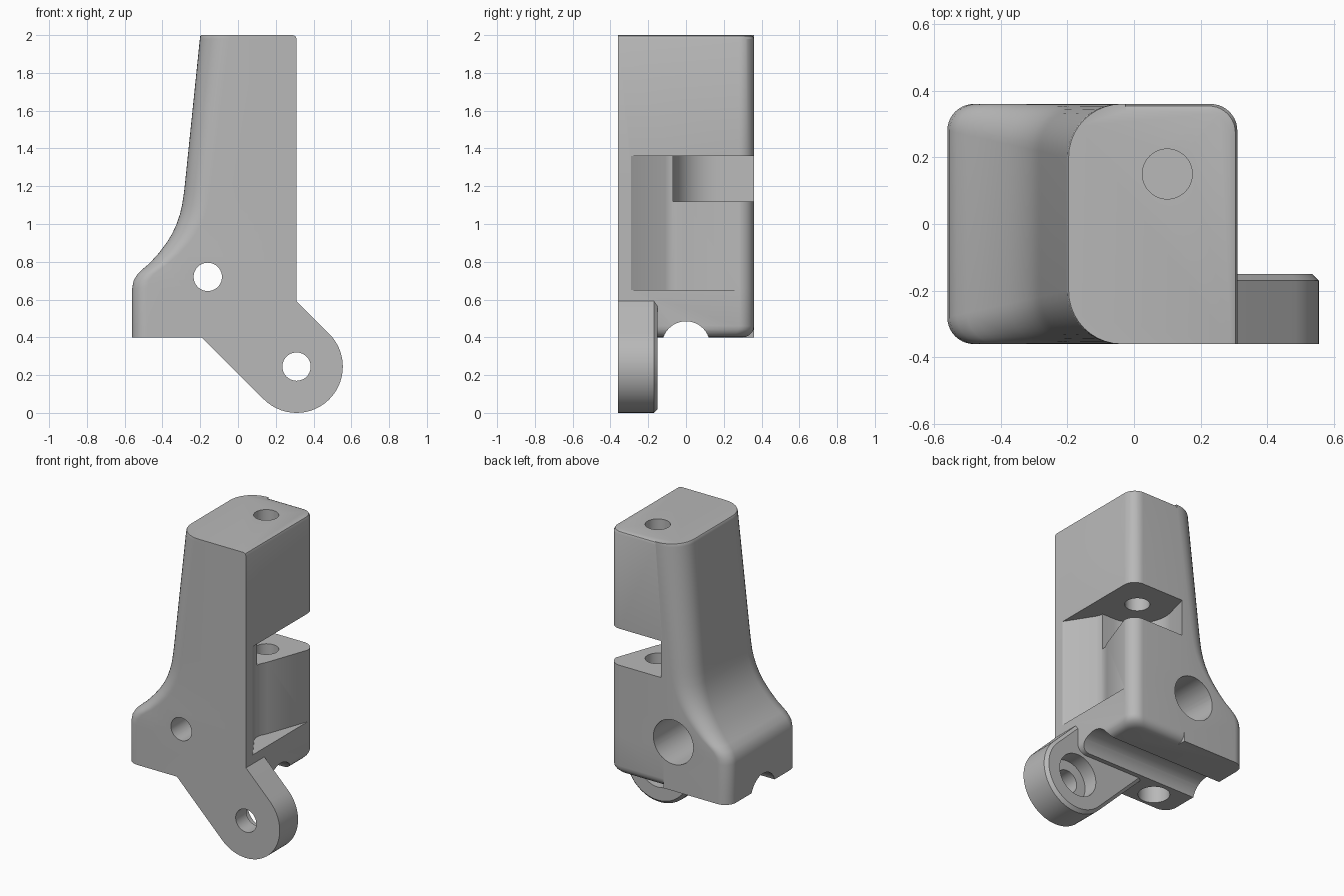
import bpy, bmesh, math
from mathutils import Vector

cube = bpy.data.objects.get("Cube")
if cube:
    bpy.data.objects.remove(cube, do_unlink=True)

grey = bpy.data.materials.new("plain grey")
grey.use_nodes = True
grey.diffuse_color = (0.48, 0.48, 0.48, 1)
grey.node_tree.nodes["Principled BSDF"].inputs["Base Color"].default_value = (0.48, 0.48, 0.48, 1)

FRONT, BACK, RIGHT = -0.36, 0.36, 0.31


def arc(cx, cy, r, a0, a1, n=10):
    steps = [math.radians(a0 + (a1 - a0) * i / n) for i in range(n + 1)]
    return [(cx + r * math.cos(a), cy + r * math.sin(a)) for a in steps]


def loft(name, rings):
    """Skin a stack of equal-length rings and cap both ends."""
    bm = bmesh.new()
    rows = [[bm.verts.new(p) for p in ring] for ring in rings]
    for low, high in zip(rows, rows[1:]):
        for i in range(len(low)):
            j = (i + 1) % len(low)
            bm.faces.new((low[i], low[j], high[j], high[i]))
    bm.faces.new(rows[0])
    bm.faces.new(rows[-1])
    bmesh.ops.recalc_face_normals(bm, faces=bm.faces)
    mesh = bpy.data.meshes.new(name)
    bm.to_mesh(mesh)
    bm.free()
    mesh.materials.append(grey)
    ob = bpy.data.objects.new(name, mesh)
    bpy.context.collection.objects.link(ob)
    return ob


def upright(name, outline, z0, z1):
    return loft(name, [[(x, y, z) for x, y in outline] for z in (z0, z1)])


def cylinder(name, start, end, r):
    start, end = Vector(start), Vector(end)
    turn = (end - start).to_track_quat('Z', 'Y')
    circle = [turn @ Vector((x, y, 0)) for x, y in arc(0, 0, r, 0, 360, 40)[:-1]]
    return loft(name, [[c + p for c in circle] for p in (start, end)])


def combine(target, other, operation):
    mod = target.modifiers.new(other.name, 'BOOLEAN')
    mod.operation, mod.object, mod.solver = operation, other, 'EXACT'
    with bpy.context.temp_override(object=target, active_object=target):
        bpy.ops.object.modifier_apply(modifier=mod.name)
    bpy.data.objects.remove(other, do_unlink=True)


# Body: horizontal sections with a curved left edge
def section(z, left, r, inset):
    seam = max(-0.09, left + r + 0.01)
    right, back, corner = RIGHT - inset, BACK - inset, 0.08
    pts = [(right, FRONT)]
    pts += arc(left + r, FRONT + r, r, 270, 180)
    pts += arc(left + r, BACK - r, r, 180, 90)
    pts += [(seam, BACK), (seam + 0.002, back)]
    pts += arc(right - corner, back - corner, corner, 90, 0)
    return [(x, y, z) for x, y in pts]


left_edge = [(0.66, -0.56), (0.70, -0.553), (0.735, -0.532), (0.765, -0.5),
             (0.79, -0.47), (0.845, -0.42), (0.905, -0.375), (0.95, -0.348),
             (1.0, -0.325), (1.05, -0.308), (1.1, -0.296), (1.16, -0.287),
             (1.22, -0.28), (1.98, -0.202)]
rings = []
for step in range(6):
    a = math.radians(18 * step)
    rings.append(section(0.4 + 0.06 * (1 - math.cos(a)), -0.56, 0.08, 0.06 * (1 - math.sin(a))))
for z, x in left_edge:
    rings.append(section(z, x, 0.08 + 0.08 * (x + 0.56) / 0.36, 0))
rings.append(section(1.994, -0.2, 0.16, 0.006))
rings.append(section(2.0, -0.196, 0.16, 0.02))
body = loft("bracket_body", rings)


# Lug: slanted arm with a round end and a chamfered rear rim
def lug_ring(y, r):
    pts = arc(0.31, 0.245, r, -135, 45, 28)
    d = r * math.sqrt(2)
    pts += [(0.30, 0.255 + d), (0.0, 0.255 + d), (0.155 - d, 0.4)]
    return [(x, y, z) for x, z in pts]


lug = loft("lug", [lug_ring(FRONT, 0.245), lug_ring(-0.17, 0.245), lug_ring(-0.15, 0.225)])
combine(body, lug, 'UNION')

# Side pocket with a rounded V floor
pocket = [(0.4, -0.43), (0.31, -0.29), (0.195, -0.11), (0.185, -0.08), (0.188, -0.045),
          (0.21, 0.0), (0.31, 0.28), (0.4, 0.53)]
combine(body, upright("pocket", pocket, 0.65, 1.36), 'DIFFERENCE')

# Hinge slot around the vertical pin
slot = [(0.5, 0.5), (-0.035, 0.5)] + arc(0.1, 0.15, 0.22, 168, 270, 16) + [(0.5, -0.07)]
combine(body, upright("slot", slot, 1.12, 1.36), 'DIFFERENCE')

# Bores and the channel under the foot
holes = [
    ("pin_hole", (0.1, 0.15, 0.72), (0.1, 0.15, 2.1), 0.075),
    ("body_hole", (-0.16, -0.5, 0.72), (-0.16, 0.5, 0.72), 0.075),
    ("body_counterbore", (-0.16, -0.12, 0.72), (-0.16, 0.5, 0.72), 0.145),
    ("lug_hole", (0.31, -0.5, 0.245), (0.31, 0, 0.245), 0.075),
    ("lug_counterbore", (0.31, -0.25, 0.245), (0.31, -0.1, 0.245), 0.14),
    ("foot_hole", (-0.36, -0.245, 0.3), (-0.36, -0.245, 0.62), 0.095),
    ("channel", (-0.7, 0, 0.358), (0.6, 0, 0.358), 0.127),
]
for name, start, end, r in holes:
    combine(body, cylinder(name, start, end, r), 'DIFFERENCE')

# Smooth the rounded surfaces, keep machined edges crisp
bpy.ops.object.select_all(action='DESELECT')
body.select_set(True)
bpy.context.view_layer.objects.active = body
bpy.ops.object.shade_smooth_by_angle(angle=math.radians(30))
